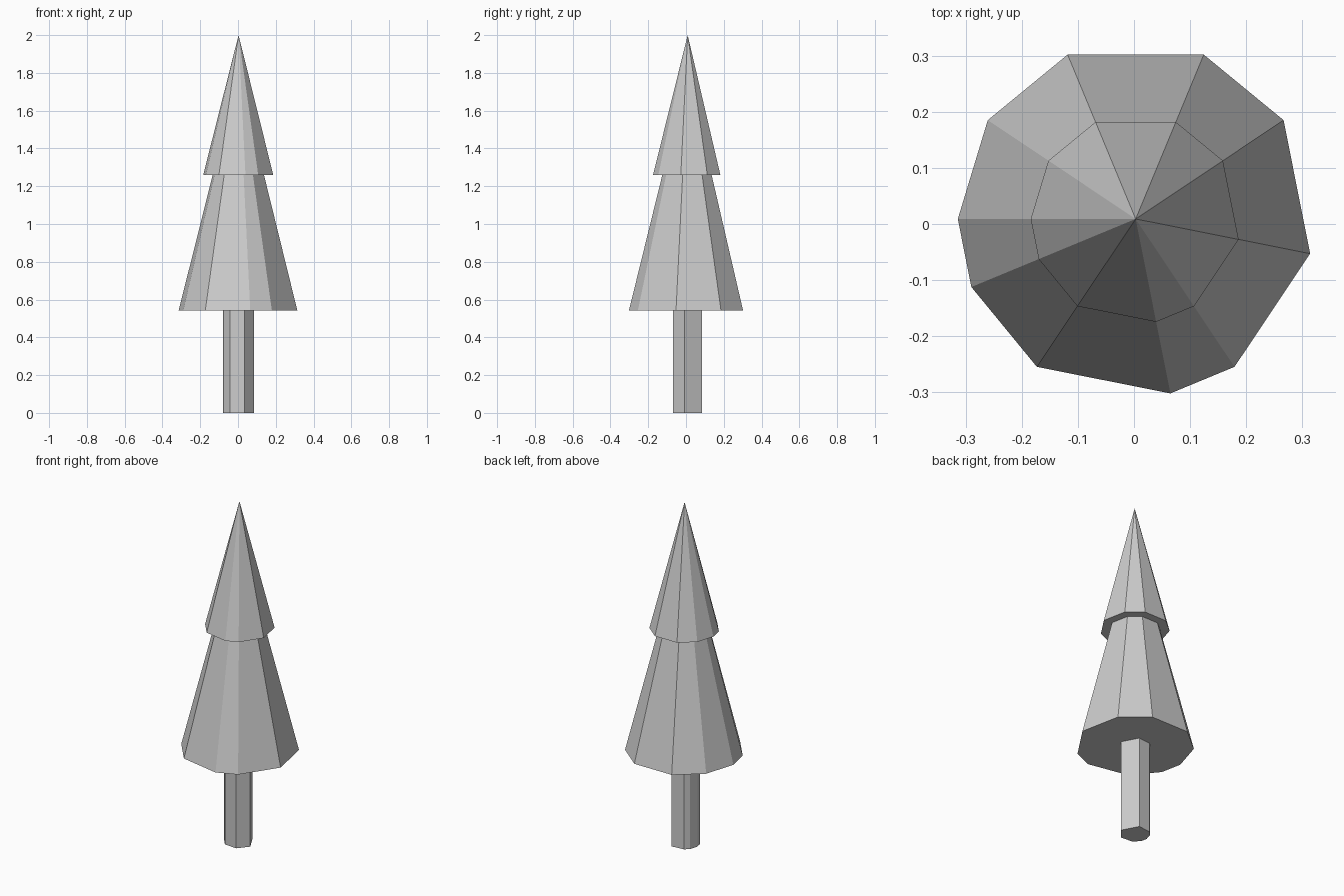
import bpy, bmesh
from math import cos, sin, pi

if "Cube" in bpy.data.objects:
    bpy.data.objects.remove(bpy.data.objects["Cube"])

CENTRE = (0.003, 0.009)
STEP = pi / 16  # corners sit on a 32-step circle, unevenly spaced


def faceted(name, corners, profile, tip=None):
    """Loft an irregular polygon through (radius, z) rings; close with a cap or a tip."""
    bm = bmesh.new()
    cx, cy = CENTRE
    rings = [[bm.verts.new((cx + r * cos(k * STEP), cy + r * sin(k * STEP), z))
              for k in corners] for r, z in profile]
    n = len(corners)
    for low, high in zip(rings, rings[1:]):
        for i in range(n):
            j = (i + 1) % n
            bm.faces.new((low[i], low[j], high[j], high[i]))
    bm.faces.new(rings[0][::-1])
    if tip is None:
        bm.faces.new(rings[-1])
    else:
        apex = bm.verts.new((cx, cy, tip))
        for i in range(n):
            bm.faces.new((rings[-1][i], rings[-1][(i + 1) % n], apex))
    bmesh.ops.recalc_face_normals(bm, faces=bm.faces)
    mesh = bpy.data.meshes.new(name)
    bm.to_mesh(mesh)
    bm.free()
    obj = bpy.data.objects.new(name, mesh)
    bpy.context.collection.objects.link(obj)
    return obj


# Trunk
faceted("trunk", [-1, 6, 11, 13, 16, 18, 21, 26], [(0.083, 0), (0.083, 0.543)])

# Two-tier foliage with a stepped overhang
faceted("foliage", [-1, 3, 6, 10, 13, 16, 18, 21, 25, 27],
        [(0.317, 0.543), (0.137, 1.26), (0.187, 1.26)], tip=2.0)
